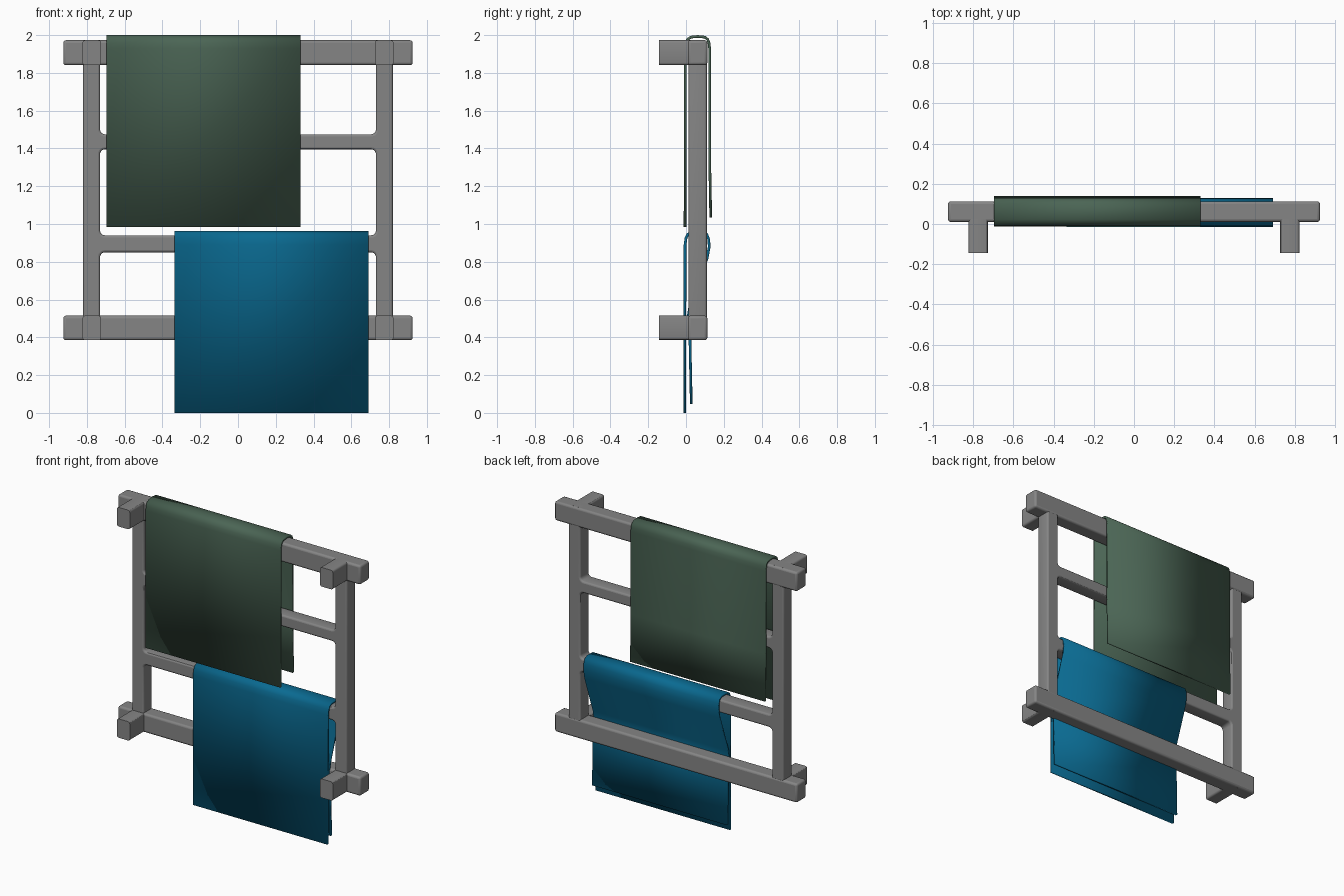
import bpy, math

if "Cube" in bpy.data.objects:
    bpy.data.objects.remove(bpy.data.objects["Cube"])


def material(name, rgb):
    m = bpy.data.materials.new(name)
    m.diffuse_color = (*rgb, 1)
    m.use_nodes = True
    m.node_tree.nodes["Principled BSDF"].inputs["Base Color"].default_value = m.diffuse_color
    return m


GREY = material("grey metal", (0.235, 0.235, 0.235))
GREEN = material("green cloth", (0.07, 0.13, 0.09))
BLUE = material("blue cloth", (0.003, 0.145, 0.285))


def finish(ob, mat, angle=30):
    ob.data.materials.clear()
    ob.data.materials.append(mat)
    bpy.ops.object.select_all(action='DESELECT')
    ob.select_set(True)
    bpy.context.view_layer.objects.active = ob
    bpy.ops.object.shade_smooth_by_angle(angle=math.radians(angle))


def box(name, lo, hi, bevel=0.014):
    bpy.ops.mesh.primitive_cube_add(size=1)
    ob = bpy.context.object
    ob.name = name
    for v in ob.data.vertices:
        v.co = [lo[i] + (v.co[i] + 0.5) * (hi[i] - lo[i]) for i in range(3)]
    mod = ob.modifiers.new("round edges", 'BEVEL')
    mod.width, mod.segments = bevel, 3
    finish(ob, GREY)


def rounded_rect(x0, x1, z0, z1, r, n=5):
    pts = []
    for cx, cz, a0 in ((x1 - r, z1 - r, 0), (x0 + r, z1 - r, 90),
                       (x0 + r, z0 + r, 180), (x1 - r, z0 + r, 270)):
        for i in range(n + 1):
            a = math.radians(a0 + 90 * i / n)
            pts.append((cx + r * math.cos(a), cz + r * math.sin(a)))
    return pts


# Ladder: both posts and the two middle rails, cut with rounded openings
curve = bpy.data.curves.new("ladder", 'CURVE')
curve.dimensions = '2D'
curve.fill_mode = 'BOTH'
b = 0.012
curve.bevel_depth, curve.bevel_resolution = b, 2
curve.offset = -b
curve.extrude = 0.0485 - b
outlines = [rounded_rect(-0.82, 0.82, 0.45, 1.91, 0.02)]
for z0, z1 in ((0.46, 0.85), (0.94, 1.395), (1.475, 1.89)):
    outlines.append(rounded_rect(-0.73, 0.73, z0, z1, 0.025))
for pts in outlines:
    s = curve.splines.new('POLY')
    s.points.add(len(pts) - 1)
    for p, (x, z) in zip(s.points, pts):
        p.co = (x, z, 0, 1)
    s.use_cyclic_u = True
ladder = bpy.data.objects.new("ladder_frame", curve)
bpy.context.collection.objects.link(ladder)
ladder.rotation_euler = (math.pi / 2, 0, 0)
ladder.location = (0, 0.0615, 0)
bpy.ops.object.select_all(action='DESELECT')
ladder.select_set(True)
bpy.context.view_layer.objects.active = ladder
bpy.ops.object.convert(target='MESH')
finish(bpy.context.object, GREY)

# End rails and the arms that reach to the front
for label, z0, z1 in (("top", 1.841, 1.973), ("bottom", 0.385, 0.515)):
    box(label + "_rail", (-0.925, 0.01, z0), (0.925, 0.113, z1))
    for side, sx in (("left", -1), ("right", 1)):
        xs = sorted((sx * 0.725, sx * 0.823))
        # the arm ends are flat, so only the long edges are rounded
        bpy.ops.mesh.primitive_plane_add()
        arm = bpy.context.object
        me = bpy.data.meshes.new("arm")
        pts = rounded_rect(xs[0], xs[1], z0, z1, 0.014, 3)
        n = len(pts)
        verts = [(x, y, z) for y in (-0.143, 0.1) for x, z in pts]
        faces = [list(range(n - 1, -1, -1)), list(range(n, 2 * n))]
        faces += [[i, (i + 1) % n, n + (i + 1) % n, n + i] for i in range(n)]
        me.from_pydata(verts, [], faces)
        arm.data = me
        arm.name = f"{label}_{side}_arm"
        finish(arm, GREY)


def towel(name, x0, x1, path, mat, thick=0.014):
    """Sheet swept along x from a (y, z) centre line."""
    me = bpy.data.meshes.new(name)
    n = len(path)
    verts = [(x, y, z) for x in (x0, x1) for y, z in path]
    faces = [[i, i + 1, n + i + 1, n + i] for i in range(n - 1)]
    me.from_pydata(verts, [], faces)
    ob = bpy.data.objects.new(name, me)
    bpy.context.collection.objects.link(ob)
    mod = ob.modifiers.new("thickness", 'SOLIDIFY')
    mod.thickness, mod.offset, mod.use_even_offset = thick, 0, True
    finish(ob, mat, 40)


# Towels draped over the rails
towel("upper_towel", -0.697, 0.33,
      [(-0.005, 0.985), (-0.004, 1.93), (-0.001, 1.957), (0.008, 1.977),
       (0.025, 1.989), (0.062, 1.993), (0.1, 1.989), (0.115, 1.977),
       (0.122, 1.957), (0.125, 1.93), (0.125, 1.36), (0.131, 1.035)], GREEN)
towel("lower_towel", -0.335, 0.692,
      [(-0.007, 0), (-0.005, 0.89), (0.0, 0.925), (0.01, 0.945),
       (0.03, 0.956), (0.09, 0.957), (0.11, 0.945), (0.12, 0.92),
       (0.123, 0.88), (0.112, 0.82), (0.02, 0.56), (0.012, 0.515),
       (0.021, 0.385), (0.028, 0.047)], BLUE)
